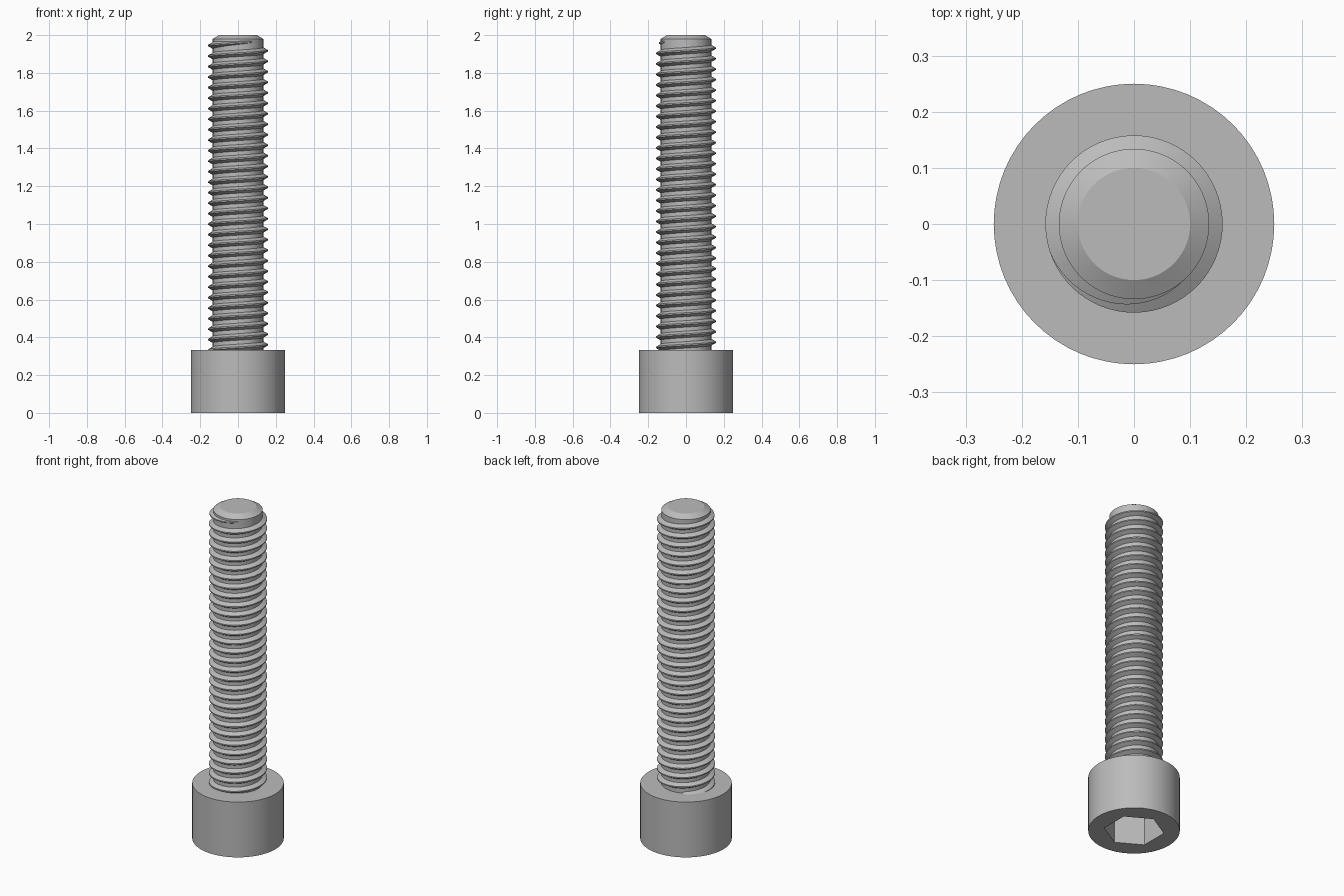
import bpy, bmesh, math

if "Cube" in bpy.data.objects:
    bpy.data.objects.remove(bpy.data.objects["Cube"])

HEAD_R, HEAD_H = 0.25, 0.333
SOCKET_R, SOCKET_DEPTH = 0.165, 0.2
CORE_R, CREST_R, PITCH = 0.134, 0.158, 0.0556
SIDES = 64

steel = bpy.data.materials.new("grey steel")
steel.use_nodes = True
grey = (0.5, 0.5, 0.5, 1)
steel.diffuse_color = grey
steel.node_tree.nodes["Principled BSDF"].inputs["Base Color"].default_value = grey


def make_object(name, bm):
    bmesh.ops.recalc_face_normals(bm, faces=bm.faces)
    mesh = bpy.data.meshes.new(name)
    bm.to_mesh(mesh)
    bm.free()
    mesh.materials.append(steel)
    obj = bpy.data.objects.new(name, mesh)
    bpy.context.collection.objects.link(obj)
    bpy.ops.object.select_all(action='DESELECT')
    obj.select_set(True)
    bpy.context.view_layer.objects.active = obj
    bpy.ops.object.shade_smooth_by_angle(angle=math.radians(25))
    return obj


def ring(bm, radius, z, sides=SIDES, turn=0.0):
    angles = [turn + 2 * math.pi * i / sides for i in range(sides)]
    return [bm.verts.new((radius * math.cos(a), radius * math.sin(a), z)) for a in angles]


def bridge(bm, a, b):
    for i in range(len(a)):
        j = (i + 1) % len(a)
        bm.faces.new((a[i], a[j], b[j], b[i]))


# Cylindrical head with a hexagonal key socket in its underside
bm = bmesh.new()
bottom, top = ring(bm, HEAD_R, 0), ring(bm, HEAD_R, HEAD_H)
bridge(bm, bottom, top)
bm.faces.new(top)
mouth = ring(bm, SOCKET_R, 0, 6, math.pi / 6)
floor = ring(bm, SOCKET_R, SOCKET_DEPTH, 6, math.pi / 6)
bridge(bm, mouth, floor)
bm.faces.new(floor)
rims = [bm.edges.get((r[i], r[(i + 1) % len(r)])) for r in (bottom, mouth) for i in range(len(r))]
bmesh.ops.triangle_fill(bm, edges=rims, use_beauty=True)
make_object("socket_head", bm)

# Shank core with a chamfered tip
bm = bmesh.new()
rings = [ring(bm, r, z) for r, z in ((CORE_R, HEAD_H - 0.02), (CORE_R, 1.98), (0.1, 2.0))]
for a, b in zip(rings, rings[1:]):
    bridge(bm, a, b)
bm.faces.new(rings[0])
bm.faces.new(rings[-1])
make_object("shank_core", bm)

# Right-hand helical ridge that fades into the core at its upper end
bm = bmesh.new()
END_ANGLE, FADE = math.radians(310), math.radians(110)
END_Z = 1.945 + PITCH * 130 / 360
steps = int((END_Z - HEAD_H + 0.01) / PITCH * SIDES)
previous = None
for i in range(steps + 1):
    back = 2 * math.pi * i / SIDES
    angle = END_ANGLE - back
    z = END_Z - PITCH * back / (2 * math.pi)
    crest = CORE_R + (CREST_R - CORE_R) * min(1, back / FADE)
    inner = CORE_R - 0.003
    flank = (crest - inner) * math.tan(math.radians(30))
    tip = PITCH / 16
    profile = ((inner, -tip - flank), (crest, -tip), (crest, tip), (inner, tip + flank))
    section = [bm.verts.new((r * math.cos(angle), r * math.sin(angle), z + dz))
               for r, dz in profile]
    if previous:
        bridge(bm, previous, section)
    else:
        bm.faces.new(section)
    previous = section
bm.faces.new(previous)
make_object("thread", bm)
